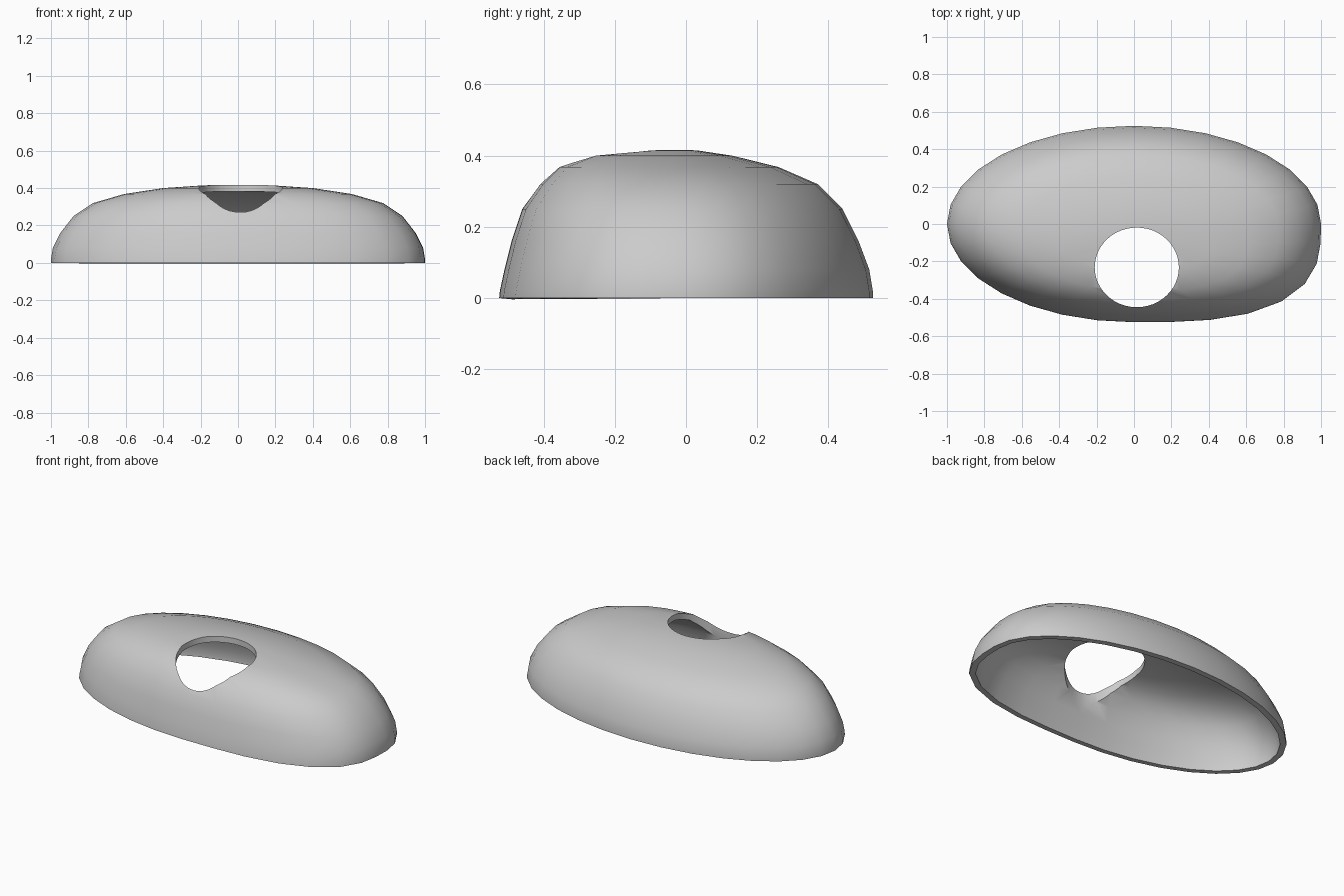
import bpy, bmesh, math

if "Cube" in bpy.data.objects:
    bpy.data.objects.remove(bpy.data.objects["Cube"])

SEGMENTS = 32
THICKNESS = 0.035

grey = bpy.data.materials.new("light grey")
grey.diffuse_color = (0.6, 0.6, 0.6, 1)
grey.use_nodes = True
grey.node_tree.nodes["Principled BSDF"].inputs["Base Color"].default_value = grey.diffuse_color

# Dome levels: height, half length, front depth, back depth
LEVELS = [
    (0.00, 1.00, 0.525, 0.525), (0.02, 1.00, 0.523, 0.525),
    (0.08, 0.99, 0.51, 0.515), (0.16, 0.95, 0.49, 0.485),
    (0.25, 0.88, 0.46, 0.44), (0.32, 0.775, 0.41, 0.37),
    (0.368, 0.61, 0.36, 0.26), (0.40, 0.40, 0.27, 0.13),
    (0.415, 0.18, 0.14, 0.03),
]


def ring_point(angle, z, half, front, back):
    # Oval ring with a fuller front right corner
    off = angle + math.pi / 4
    bulge = 0.0
    if math.cos(off) > math.cos(math.pi / 4):
        bulge = 0.115 * math.cos(2 * off) ** 2
    r = 1 + bulge
    middle, depth = (back - front) / 2, (back + front) / 2
    return (half * r * math.cos(angle), middle + depth * r * math.sin(angle), z)


# Domed shell: stacked oval rings closed by a fan
bm = bmesh.new()
rings = [[bm.verts.new(ring_point(2 * math.pi * i / SEGMENTS, *level))
          for i in range(SEGMENTS)] for level in LEVELS]
apex = bm.verts.new((0, -0.055, 0.417))
for i in range(SEGMENTS):
    j = (i + 1) % SEGMENTS
    for low, high in zip(rings, rings[1:]):
        bm.faces.new((low[i], low[j], high[j], high[i]))
    bm.faces.new((rings[-1][i], rings[-1][j], apex))
bmesh.ops.recalc_face_normals(bm, faces=bm.faces)
mesh = bpy.data.meshes.new("domed_shell")
bm.to_mesh(mesh)
bm.free()
shell = bpy.data.objects.new("domed_shell", mesh)
bpy.context.collection.objects.link(shell)
mesh.materials.append(grey)

# Round opening, cut straight down through the front of the dome
bpy.ops.mesh.primitive_cylinder_add(vertices=48, radius=1, depth=1,
                                    location=(0.015, -0.232, 0.6))
cutter = bpy.context.object
cutter.name = "opening_cutter"
cutter.scale = (0.225, 0.213, 1)
cutter.hide_render = True
cutter.data.materials.append(grey)

wall = shell.modifiers.new("wall", 'SOLIDIFY')
wall.thickness = THICKNESS
wall.offset = -1
opening = shell.modifiers.new("opening", 'BOOLEAN')
opening.operation = 'DIFFERENCE'
opening.solver = 'EXACT'
opening.object = cutter

# Apply the cuts, then smooth the dome and keep the rims sharp
bpy.ops.object.select_all(action='DESELECT')
shell.select_set(True)
bpy.context.view_layer.objects.active = shell
for name in ("wall", "opening"):
    bpy.ops.object.modifier_apply(modifier=name)
bpy.data.objects.remove(cutter)
bpy.ops.object.shade_smooth_by_angle(angle=math.radians(40))
